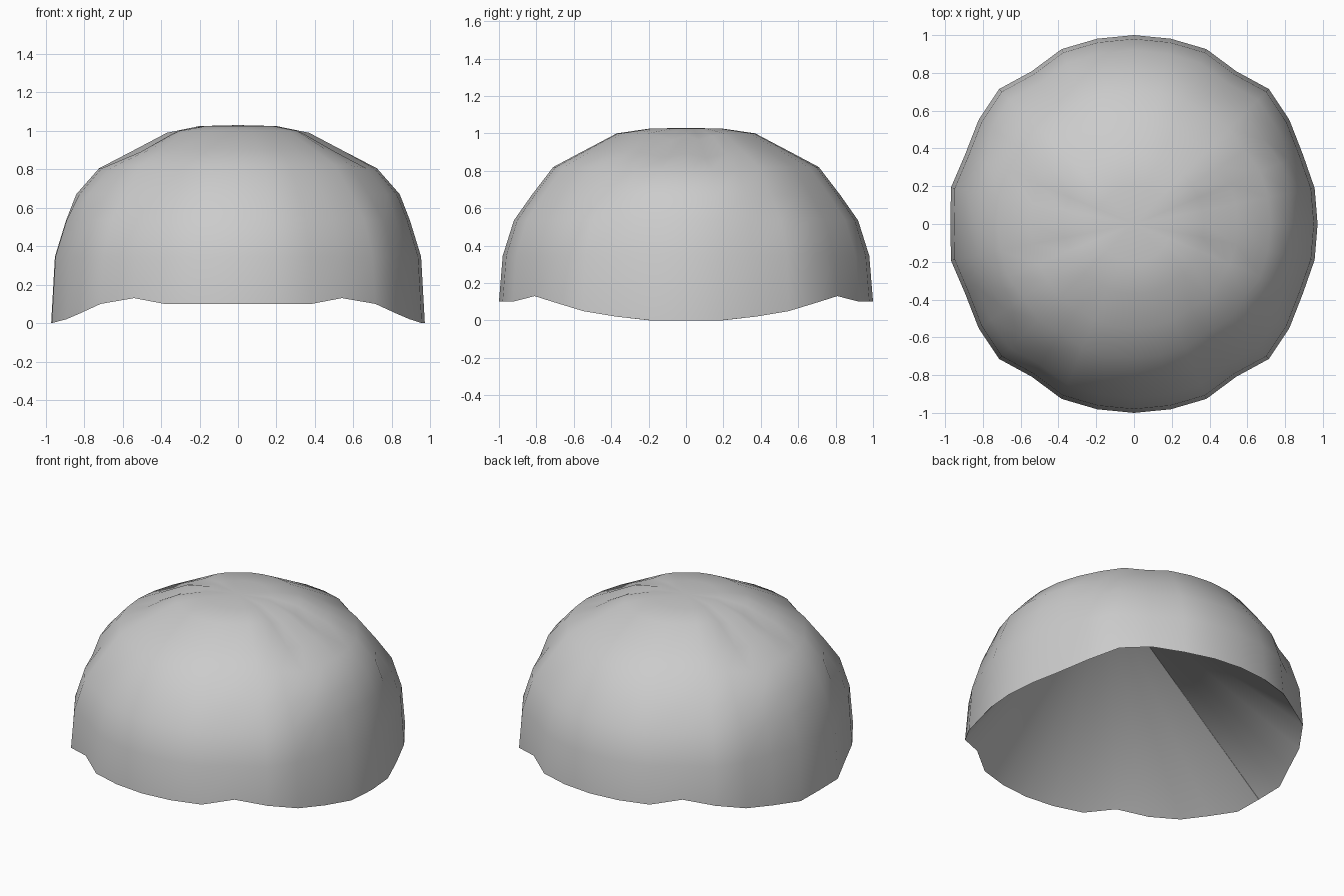
import bpy, bmesh
from math import sin, cos, pi

if "Cube" in bpy.data.objects:
    bpy.data.objects.remove(bpy.data.objects["Cube"])

SEG = 32
# dome profile from crown to rim: radius, height (rim height varies)
PROFILE = [(.2, 1.025), (.37, 1.0), (.55, .905), (.71, .82), (.825, .67),
           (.92, .535), (.98, .345), (1.0, None)]
# quarter-turn variation, from the front/back axis round to the side axis
RADIUS = [1, 1, 1.002, .973, 1.01, .99, .967, .975, .972]
RIM_Z = [.1, .1, .1, .13, .1, .05, .02, 0, 0]
GROOVE = [0, 0, 0, 0, 0, 0, .015, .035, .01]


def quarter(i):
    """Index into the quarter tables, mirrored front/back and left/right."""
    k = i % 16
    return 16 - k if k > 8 else k


def make_object(name, bm):
    bmesh.ops.recalc_face_normals(bm, faces=bm.faces)
    mesh = bpy.data.meshes.new(name)
    bm.to_mesh(mesh)
    bm.free()
    mesh.shade_smooth()
    obj = bpy.data.objects.new(name, mesh)
    bpy.context.collection.objects.link(obj)
    return obj


# creased dome with a wavy rim, closed below by a conical hollow
bm = bmesh.new()
crown = bm.verts.new((0, 0, 1.03))
rings = []
for j, (r, z) in enumerate(PROFILE):
    ring = []
    for i in range(SEG):
        k = quarter(i)
        a = 2 * pi * i / SEG
        f = RADIUS[k]
        if k == 7 and i > 16:
            f = .988                       # left side is slightly flatter
        if k >= 6 and j < 5:
            f = 1.02 if j in (3, 4) else 1  # shoulders bulge at the sides
        rad = r * (1 + (f - 1) * min(1, r * 1.3))
        h = RIM_Z[k] if z is None else z
        if j in (1, 2):
            h -= GROOVE[k]
        if j == 3 and k >= 6:
            h -= .015
        ring.append(bm.verts.new((rad * sin(a), rad * cos(a), h)))
    rings.append(ring)
for i in range(SEG):
    n = (i + 1) % SEG
    bm.faces.new((crown, rings[0][i], rings[0][n]))
    for upper, lower in zip(rings, rings[1:]):
        bm.faces.new((upper[i], lower[i], lower[n], upper[n]))

# hollow underside rising to a point just below the crown
peak = bm.verts.new((.2, 0, 1.01))
rim = rings[-1]
for i in range(SEG):
    bm.faces.new((peak, rim[(i + 1) % SEG], rim[i]))
for e in bm.edges:
    if e.verts[0] in rim and e.verts[1] in rim:
        e.smooth = False
# side seams of the hollow
for e in peak.link_edges:
    if e.other_vert(peak) in (rim[8], rim[24]):
        e.smooth = False
make_object("dome_cap", bm)

# thin centre web between the hollow and the dome
bm = bmesh.new()
tip = bm.verts.new((.2, 0, 1.01))
right = [(.968, 0), (.95, .345), (.88, .53), (.82, .66), (.7, .8), (.54, .88), (.36, .985)]
arch = right + [(0, 1.02)] + [(-x, z) for x, z in reversed(right)]
pts = [bm.verts.new((x, 0, z)) for x, z in arch]
for a, b in zip(pts, pts[1:]):
    bm.faces.new((tip, a, b))
make_object("centre_web", bm)
